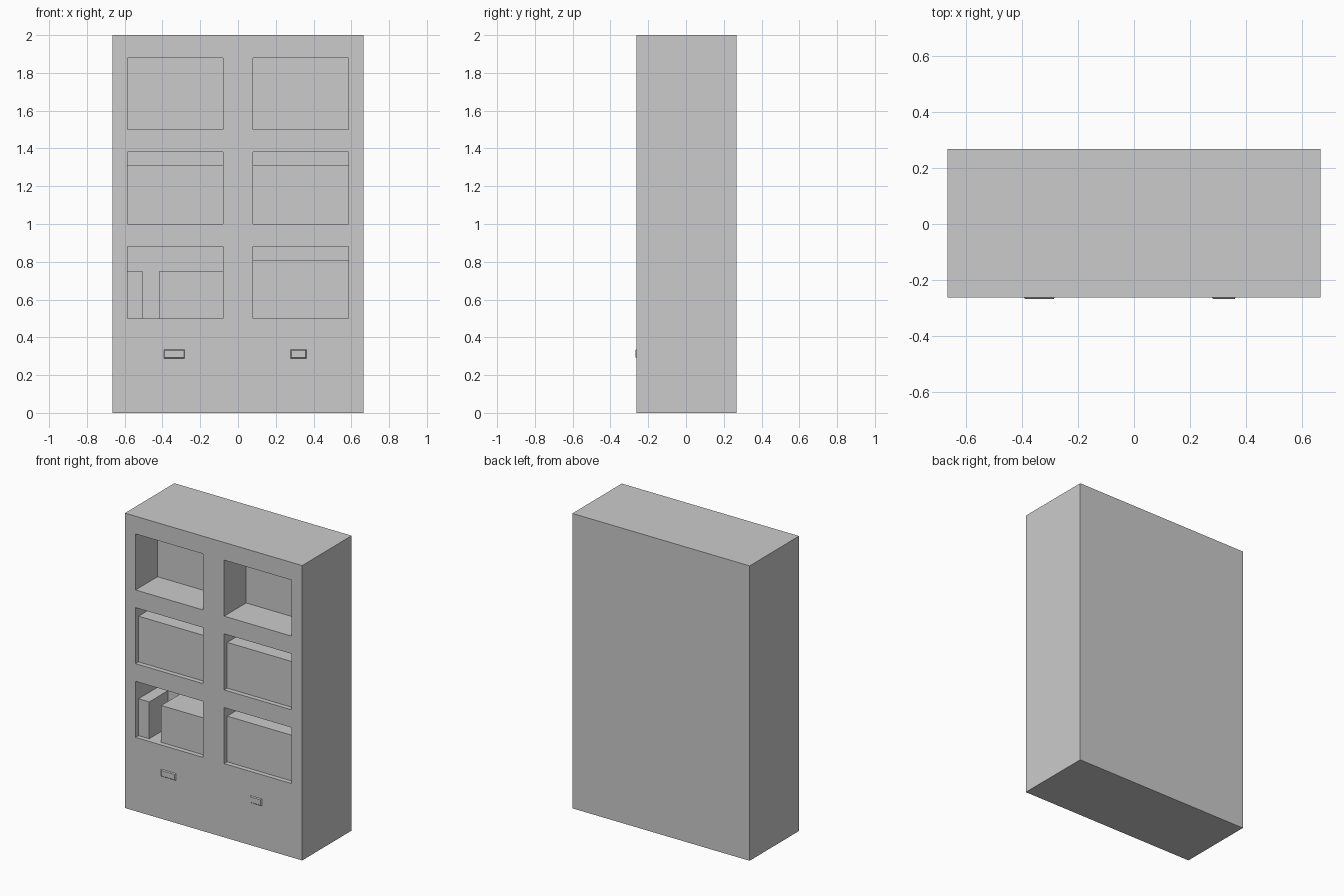
import bpy, bmesh

if "Cube" in bpy.data.objects:
    bpy.data.objects.remove(bpy.data.objects["Cube"])

grey = bpy.data.materials.new("plain grey")
grey.diffuse_color = (0.6, 0.6, 0.6, 1)
grey.use_nodes = True
grey.node_tree.nodes["Principled BSDF"].inputs["Base Color"].default_value = grey.diffuse_color

FRONT, BACK = -0.262, 0.268      # cabinet body in y
DEPTH = 0.235                    # depth of the shelf openings
HALF = 0.665


def box(name, x0, x1, y0, y1, z0, z1):
    bm = bmesh.new()
    bmesh.ops.create_cube(bm, size=1)
    for v in bm.verts:
        v.co = (x1 if v.co.x > 0 else x0,
                y1 if v.co.y > 0 else y0,
                z1 if v.co.z > 0 else z0)
    return finish(name, bm)


def finish(name, bm):
    bmesh.ops.recalc_face_normals(bm, faces=bm.faces)
    mesh = bpy.data.meshes.new(name)
    bm.to_mesh(mesh)
    bm.free()
    mesh.materials.append(grey)
    obj = bpy.data.objects.new(name, mesh)
    bpy.context.collection.objects.link(obj)
    return obj


# Cabinet: solid back and a front face grid whose openings are pushed inwards
xs = [-HALF, -0.585, -0.08, 0.08, 0.585, HALF]
zs = [0, 0.5, 0.88, 1.0, 1.38, 1.5, 1.88, 2.0]
bm = bmesh.new()
grid = [[bm.verts.new((x, FRONT, z)) for z in zs] for x in xs]
openings = []
for i in range(len(xs) - 1):
    for j in range(len(zs) - 1):
        f = bm.faces.new((grid[i][j], grid[i + 1][j],
                          grid[i + 1][j + 1], grid[i][j + 1]))
        if i in (1, 3) and j in (1, 3, 5):
            openings.append(f)
rim = [e for e in bm.edges if e.is_boundary]
ext = bmesh.ops.extrude_edge_only(bm, edges=rim)["geom"]
for v in (g for g in ext if isinstance(g, bmesh.types.BMVert)):
    v.co.y = BACK
bmesh.ops.holes_fill(bm, edges=[e for e in bm.edges if e.is_boundary], sides=0)
for f in openings:
    inner = bmesh.ops.extrude_discrete_faces(bm, faces=[f])["faces"][0]
    for v in inner.verts:
        v.co.y = FRONT + DEPTH
finish("cabinet", bm)

# Boxes stored in the lower two rows of shelves, set back slightly
y0, y1 = FRONT + 0.032, FRONT + DEPTH
box("storage_box_middle_left", -0.585, -0.08, y0, y1, 1.0, 1.31)
box("storage_box_middle_right", 0.08, 0.585, y0, y1, 1.0, 1.31)
box("storage_box_lower_right", 0.08, 0.585, y0, y1, 0.5, 0.81)
box("narrow_box_lower_left", -0.585, -0.505, y0, y1, 0.5, 0.75)
box("wide_box_lower_left", -0.415, -0.08, y0, y1, 0.5, 0.75)

# Drawer handles: shallow plates with sloping sides
for name, x0, x1 in (("drawer_handle_left", -0.40, -0.275),
                     ("drawer_handle_right", 0.27, 0.37)):
    handle = box(name, x0, x1, FRONT - 0.006, FRONT + 0.01, 0.28, 0.345)
    for v in handle.data.vertices:
        if v.co.y < FRONT:
            v.co.x += 0.012 if v.co.x < (x0 + x1) / 2 else -0.012
            v.co.z += 0.014 if v.co.z < 0.31 else -0.014
